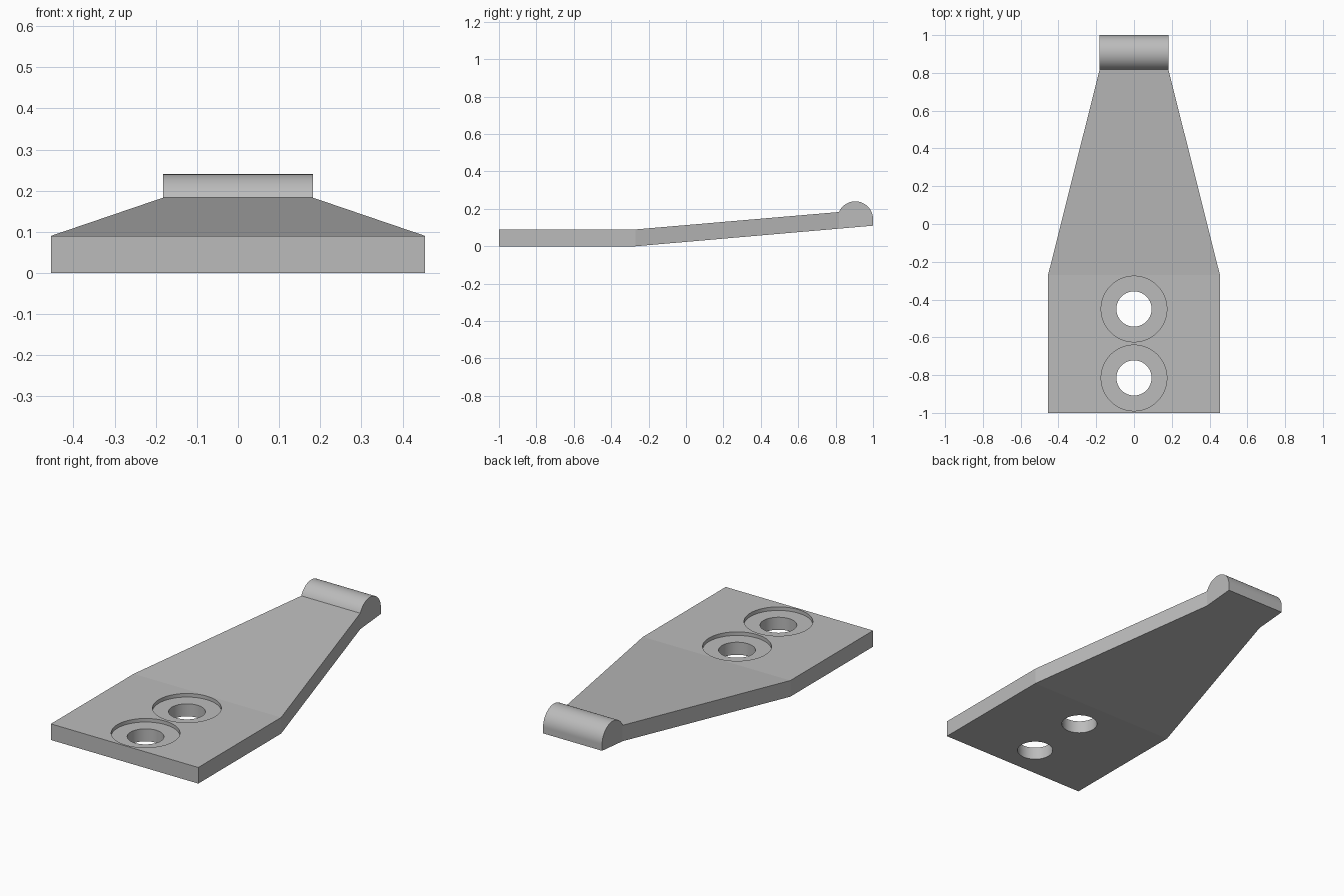
import bpy, bmesh, math

default = bpy.data.objects.get("Cube")
if default:
    bpy.data.objects.remove(default, do_unlink=True)

# Single plain grey
grey = bpy.data.materials.new("plain_grey")
grey.use_nodes = True
colour = (0.5, 0.5, 0.5, 1)
grey.diffuse_color = colour
grey.node_tree.nodes["Principled BSDF"].inputs["Base Color"].default_value = colour


def make_object(name, bm):
    bmesh.ops.recalc_face_normals(bm, faces=bm.faces)
    mesh = bpy.data.meshes.new(name)
    bm.to_mesh(mesh)
    bm.free()
    mesh.materials.append(grey)
    obj = bpy.data.objects.new(name, mesh)
    bpy.context.collection.objects.link(obj)
    return obj


# Plate: cross-sections along y as (y, bottom, top, half width)
BEND, LIP, TIP = -0.27, 0.818, 1.0
BASE_HALF, TIP_HALF, THICK = 0.455, 0.182, 0.09
LIP_TOP, TIP_BOTTOM = 0.183, 0.11
RADIUS, CENTRE_Y, CENTRE_Z = 0.095, 0.905, 0.145


def bottom(y):
    return max(0, (y - BEND) / (TIP - BEND) * TIP_BOTTOM)


stations = [(-1, 0, THICK, BASE_HALF), (BEND, 0, THICK, BASE_HALF)]

# Rounded lip across the narrow end
start = math.atan2(LIP_TOP - CENTRE_Z, LIP - CENTRE_Y)
STEPS = 42
for i in range(STEPS + 1):
    a = start * (1 - i / STEPS)
    y = CENTRE_Y + RADIUS * math.cos(a)
    stations.append((y, bottom(y), CENTRE_Z + RADIUS * math.sin(a), TIP_HALF))

bm = bmesh.new()
rings = [[bm.verts.new(p) for p in ((-w, y, lo), (w, y, lo), (w, y, hi), (-w, y, hi))]
         for y, lo, hi, w in stations]
for r, s in zip(rings, rings[1:]):
    for k in range(4):
        n = (k + 1) % 4
        bm.faces.new((r[k], r[n], s[n], s[k]))
bm.faces.new(rings[0])
bm.faces.new(rings[-1])
plate = make_object("tapered_plate", bm)


# Stepped cutter for each counterbored screw hole
def hole_cutter(y):
    bm = bmesh.new()
    loops = []
    for r, z in ((0.093, -0.1), (0.093, 0.07), (0.174, 0.07), (0.174, 0.2)):
        angles = [math.tau * i / 96 for i in range(96)]
        loops.append([bm.verts.new((r * math.cos(a), y + r * math.sin(a), z)) for a in angles])
    for lower, upper in zip(loops, loops[1:]):
        for i in range(96):
            j = (i + 1) % 96
            bm.faces.new((lower[i], lower[j], upper[j], upper[i]))
    bm.faces.new(loops[0])
    bm.faces.new(loops[-1])
    cutter = make_object("hole_cutter", bm)
    cutter.hide_render = True
    return cutter


bpy.ops.object.select_all(action='DESELECT')
plate.select_set(True)
bpy.context.view_layer.objects.active = plate
for y in (-0.45, -0.815):
    cutter = hole_cutter(y)
    mod = plate.modifiers.new("screw_hole", 'BOOLEAN')
    mod.operation = 'DIFFERENCE'
    mod.solver = 'EXACT'
    mod.object = cutter
    bpy.ops.object.modifier_apply(modifier=mod.name)
    bpy.data.objects.remove(cutter, do_unlink=True)

# Smooth only the curved walls, keeping the shallow bend crisp
bpy.ops.object.shade_smooth_by_angle(angle=math.radians(4.4))
